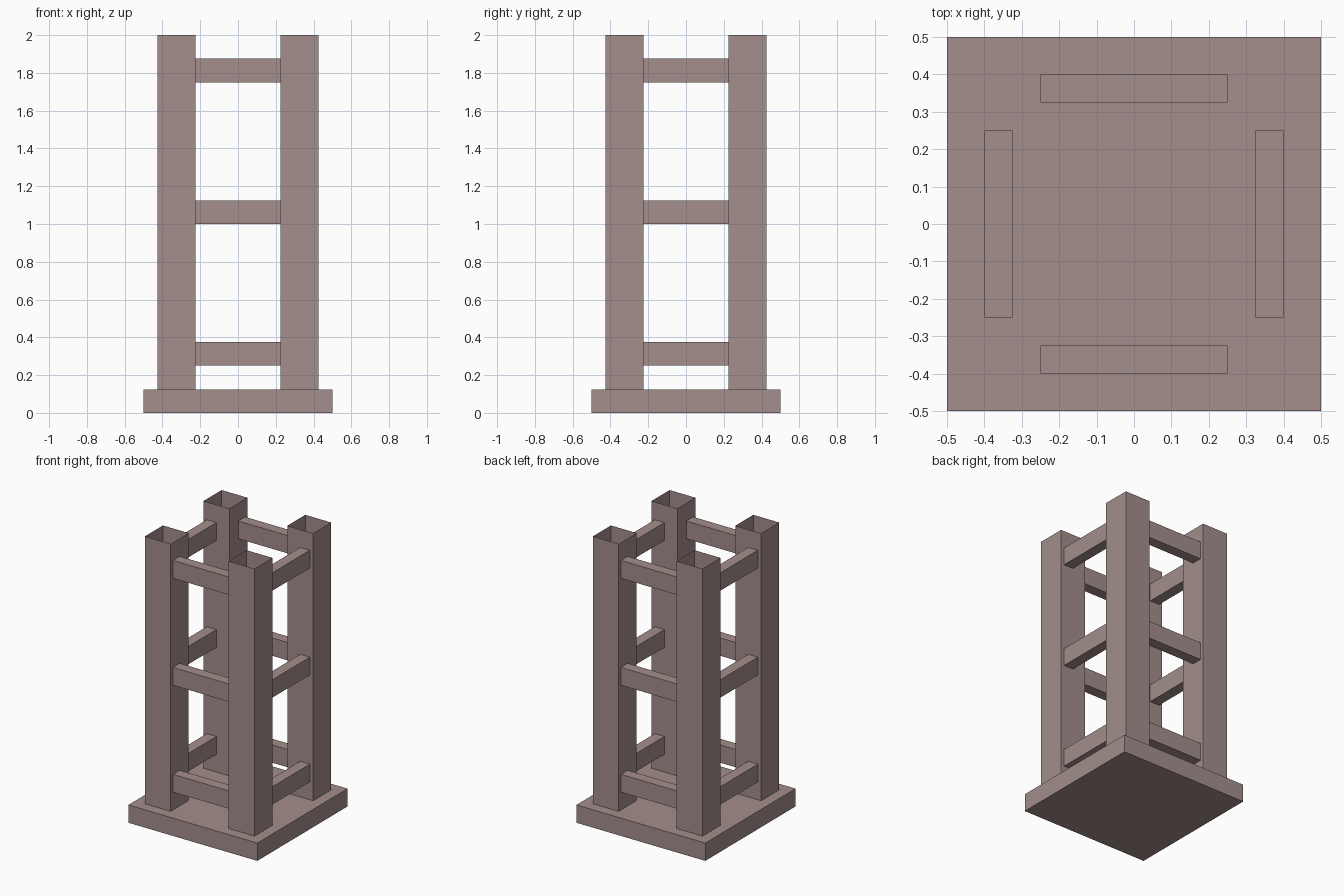
import bpy, bmesh
from mathutils import Vector

if "Cube" in bpy.data.objects:
    bpy.data.objects.remove(bpy.data.objects["Cube"])

stone = bpy.data.materials.new("mauve_stone")
stone.diffuse_color = (0.366, 0.271, 0.258, 1.0)
stone.use_nodes = True
stone.node_tree.nodes["Principled BSDF"].inputs["Base Color"].default_value = stone.diffuse_color


def box(name, lo, hi, open_axis=None, open_sides=()):
    """Axis-aligned box; faces on the given sides of open_axis are left out."""
    lo, hi = Vector(lo), Vector(hi)
    bm = bmesh.new()
    bmesh.ops.create_cube(bm, size=1.0)
    bm.normal_update()
    if open_axis is not None:
        ends = [f for f in bm.faces
                if round(f.normal[open_axis]) in open_sides]
        bmesh.ops.delete(bm, geom=ends, context='FACES_ONLY')
    mid, size = (lo + hi) / 2, hi - lo
    for v in bm.verts:
        v.co = Vector(c * s for c, s in zip(v.co, size))
    mesh = bpy.data.meshes.new(name)
    bm.to_mesh(mesh)
    bm.free()
    mesh.materials.append(stone)
    obj = bpy.data.objects.new(name, mesh)
    obj.location = mid
    bpy.context.collection.objects.link(obj)
    return obj


# Square base slab
box("base", (-0.5, -0.5, 0), (0.5, 0.5, 0.125))

# Four corner posts, open at top and bottom
for sx, side in ((-1, "left"), (1, "right")):
    for sy, end in ((-1, "front"), (1, "back")):
        x, y = 0.325 * sx, 0.325 * sy
        box(f"{end}_{side}_post", (x - 0.1, y - 0.1, 0.125),
            (x + 0.1, y + 0.1, 2.0), 2, (-1, 1))

# Three levels of rails, their open ends buried in the posts
for level, z in (("lower", 0.25), ("middle", 1.0), ("upper", 1.75)):
    for s, fb, lr in ((-1, "front", "left"), (1, "back", "right")):
        a, b = sorted((0.325 * s, 0.4 * s))
        box(f"{level}_{fb}_rail", (-0.25, a, z), (0.25, b, z + 0.125), 0, (-1, 1))
        box(f"{level}_{lr}_rail", (a, -0.25, z), (b, 0.25, z + 0.125), 1, (-1, 1))
